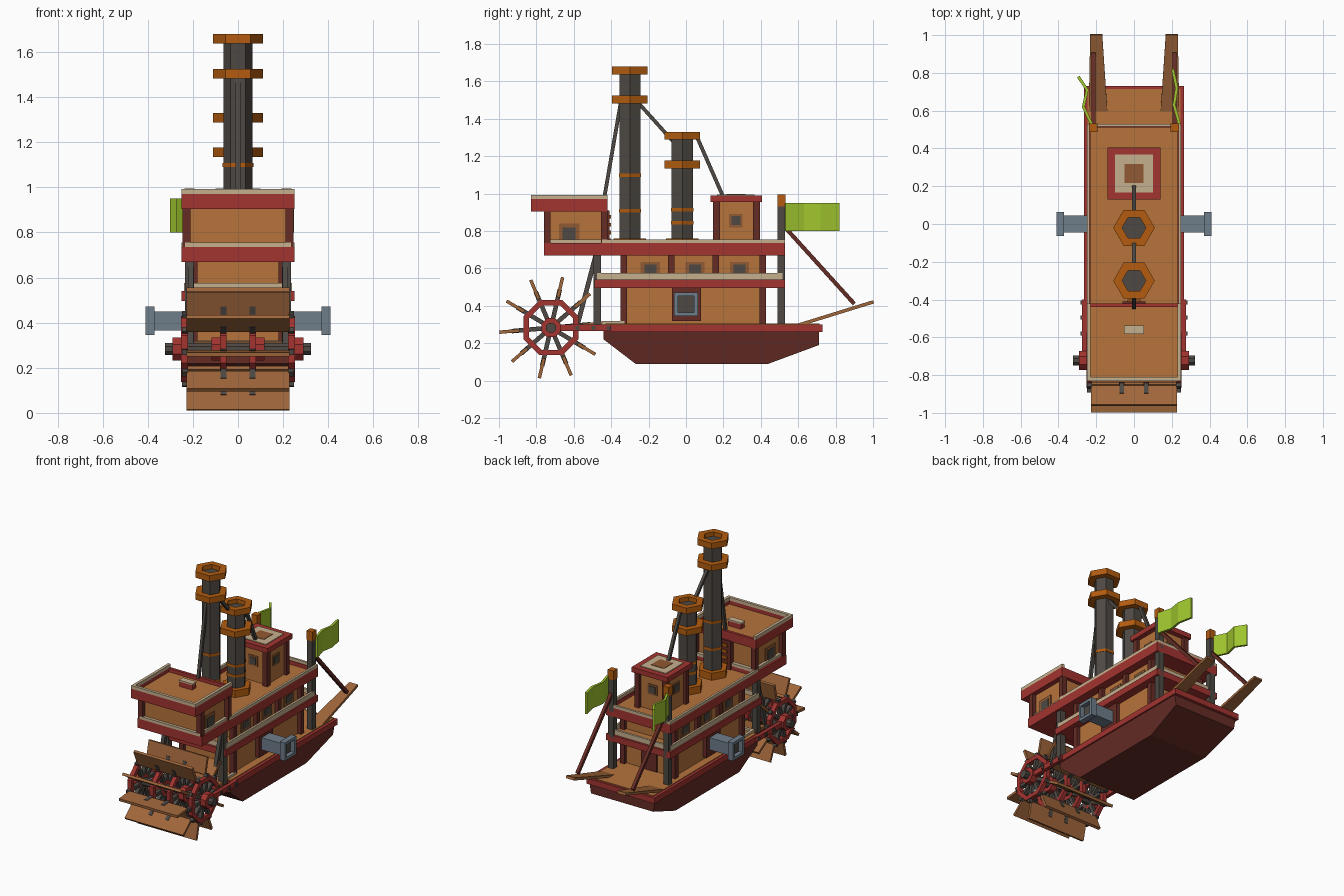
import bpy, bmesh
from math import pi, cos, sin, radians
from mathutils import Matrix, Vector

if "Cube" in bpy.data.objects:
    bpy.data.objects.remove(bpy.data.objects["Cube"])


def make_material(name, hex_code):
    """Flat material from an sRGB hex code, stored as linear values."""
    srgb = [c / 255 for c in bytes.fromhex(hex_code)]
    colour = [((c + .055) / 1.055) ** 2.4 if c > .04 else c / 12.92 for c in srgb] + [1]
    mat = bpy.data.materials.new(name)
    mat.use_nodes = True
    mat.diffuse_color = colour
    mat.node_tree.nodes["Principled BSDF"].inputs["Base Color"].default_value = colour
    return mat


wood = make_material("warm wood", "B6733C")
plank = make_material("plank brown", "A0663A")
brown = make_material("frame brown", "905A32")
red = make_material("painted red", "A23430")
maroon = make_material("dark maroon", "662C25")
cream = make_material("cream trim", "C6B08F")
iron = make_material("dark iron", "4E4944")
copper = make_material("copper orange", "B35C10")
green = make_material("flag green", "A0C62E")
slate = make_material("slate blue", "6E7D8A")


def finish(name, mat, bm, mirror=False):
    bmesh.ops.recalc_face_normals(bm, faces=bm.faces)
    mesh = bpy.data.meshes.new(name)
    bm.to_mesh(mesh)
    bm.free()
    mesh.materials.append(mat)
    obj = bpy.data.objects.new(name, mesh)
    bpy.context.collection.objects.link(obj)
    if mirror:
        obj.modifiers.new("Mirror", "MIRROR")
    return obj


def add_box(bm, xs, ys, zs, frame=Matrix()):
    spans = (xs, ys, zs)
    centre = Vector([sum(s) / 2 for s in spans])
    size = [s[1] - s[0] for s in spans]
    matrix = frame @ Matrix.Translation(centre) @ Matrix.Diagonal(size + [1])
    bmesh.ops.create_cube(bm, size=1, matrix=matrix)


def box(name, mat, xs, ys, zs, mirror=False):
    bm = bmesh.new()
    add_box(bm, xs, ys, zs)
    return finish(name, mat, bm, mirror)


def block(name, mat, half, ys, zs):
    return box(name, mat, (-half, half), ys, zs)


def border(name, mat, half, ys, zs, t=.02, rear=True):
    """Rectangular rail made of four thin walls."""
    bm = bmesh.new()
    for s in (-1, 1):
        add_box(bm, sorted((s * half, s * (half - t))), ys, zs)
    inner = (t - half, half - t)
    add_box(bm, inner, (ys[0], ys[0] + t), zs)
    if rear:
        add_box(bm, inner, (ys[1] - t, ys[1]), zs)
    return finish(name, mat, bm)


def posts(name, mat, half, ys, zs, t=.035):
    """Square posts at both sides for every y, outer faces at half."""
    bm = bmesh.new()
    for y in ys:
        add_box(bm, (half - t, half), (y - t / 2, y + t / 2), zs)
    return finish(name, mat, bm, True)


def beam(name, mat, start, end, thick, mirror=False):
    start, end = Vector(start), Vector(end)
    along = end - start
    frame = Matrix.Translation(start) @ along.to_track_quat("Z", "X").to_matrix().to_4x4()
    bm = bmesh.new()
    half = (-thick / 2, thick / 2)
    add_box(bm, half, half, (0, along.length), frame)
    return finish(name, mat, bm, mirror)


def ring(name, mat, centre, outer, inner, depth, sides, turn=0, sideways=False, mirror=False):
    """Polygonal tube along z, or along x when sideways; inner 0 is solid."""
    frame = Matrix.Translation(centre)
    if sideways:
        frame = frame @ Matrix.Rotation(pi / 2, 4, "Y")
    bm = bmesh.new()
    loops = []
    section = [(outer, 0), (outer, depth)] + ([(inner, depth), (inner, 0)] if inner else [])
    for r, h in section:
        angles = [turn + 2 * pi * i / sides for i in range(sides)]
        loops.append([bm.verts.new(frame @ Vector((r * cos(a), r * sin(a), h))) for a in angles])
    pairs = list(zip(loops, loops[1:] + loops[:1])) if inner else [loops]
    for a, b in pairs:
        for i in range(sides):
            j = (i + 1) % sides
            bm.faces.new((a[i], a[j], b[j], b[i]))
    if not inner:
        bm.faces.new(loops[0])
        bm.faces.new(loops[1])
    return finish(name, mat, bm, mirror)


# Hull: side profile, narrowing toward the keel
bm = bmesh.new()
profile = [(-.44, .265), (-.44, .22), (-.27, .09), (.44, .09), (.71, .19), (.71, .265)]
sides = [[bm.verts.new((s * (.21 + z * .17), y, z)) for y, z in profile] for s in (-1, 1)]
for side in sides:
    bm.faces.new(side)
for i in range(len(profile)):
    bm.faces.new((sides[0][i - 1], sides[0][i], sides[1][i], sides[1][i - 1]))
finish("hull", maroon, bm)
block("main_deck_edge", red, .265, (-.44, .73), (.26, .3))
block("main_deck_floor", wood, .245, (-.43, .715), (.3, .305))
border("main_deck_trim", cream, .22, (-.45, -.33), (.3, .32), rear=False)

# Two cabin storeys with their decks and rails
cabin = (-.325, .405)
block("lower_cabin", wood, .19, cabin, (.3, .5))
block("upper_cabin", wood, .19, cabin, (.54, .68))
posts("lower_cabin_posts", maroon, .215, (-.333, .41), (.3, .5))
posts("upper_cabin_posts", maroon, .215, (-.333, -.08, .16, .41), (.54, .68))
block("middle_deck", red, .25, (-.49, .53), (.495, .54))
border("middle_rail", cream, .24, (-.475, .515), (.54, .575), .015)
block("middle_floor", wood, .22, (-.46, .5), (.54, .545))
block("top_deck", red, .25, (-.45, .53), (.67, .705))
border("top_deck_edge", red, .25, (-.45, .53), (.705, .735))
border("top_deck_rail", cream, .25, (-.45, .53), (.735, .755), .015)
block("top_floor", wood, .23, (-.43, .51), (.705, .71))
block("cabin_rear_door", maroon, .06, (.4, .413), (.3, .46))
for i in range(3):
    y = -.19 + .238 * i
    box("window_frame", brown, (.18, .196), (y - .052, y + .052), (.555, .635), True)
    box("window_pane", iron, (.18, .2), (y - .032, y + .032), (.57, .62), True)

# Corner poles with caps, flags
posts("stern_poles", iron, .235, (-.475,), (.29, .68), .04)
posts("bow_poles", iron, .235, (.51,), (.3, .93), .04)
posts("pole_caps", copper, .237, (.51,), (.93, .995), .044)
flag_paths = {"left_flag": [(.24, .53), (.212, .63), (.226, .72), (.205, .82)],
              "right_flag": [(-.225, .53), (-.268, .62), (-.248, .71), (-.295, .78)]}
for name, path in flag_paths.items():
    bm = bmesh.new()
    columns = [[bm.verts.new((x, y, z)) for z in (.8, .95)] for x, y in path]
    for a, b in zip(columns, columns[1:]):
        bm.faces.new((a[0], b[0], b[1], a[1]))
    flag = finish(name, green, bm)
    thickness = flag.modifiers.new("Solidify", "SOLIDIFY")
    thickness.thickness = .016
    thickness.offset = 0

# Pilot house
house = (-.76, -.42)
block("pilot_base", red, .25, house, (.67, .735))
border("pilot_base_trim", cream, .235, house, (.735, .755))
block("pilot_walls", wood, .215, (-.735, -.445), (.735, .91))
posts("pilot_posts", maroon, .245, (-.742, -.438), (.735, .91))
roof = (-.83, -.42)
block("pilot_roof", red, .25, roof, (.905, .94))
border("pilot_roof_rim", red, .25, roof, (.94, .97))
border("pilot_roof_trim", cream, .25, roof, (.97, .993), rear=False)
block("pilot_roof_floor", wood, .23, (-.81, -.44), (.94, .945))
block("roof_vent", red, .05, (-.58, -.54), (.94, .98))
block("roof_vent_top", cream, .053, (-.583, -.537), (.98, .99))
box("pilot_window_frame", brown, (.2, .221), (-.68, -.57), (.755, .84), True)
box("pilot_window", iron, (.2, .225), (-.66, -.59), (.755, .82), True)
block("ladder_back", maroon, .06, (-.45, -.41), (.71, .91))
for i in range(4):
    z = .74 + i * .042
    block("ladder_rung", copper, .035, (-.42, -.4), (z, z + .02))

# Rear deck cabin
block("deck_cabin", wood, .105, (.17, .37), (.71, .96))
posts("deck_cabin_posts", maroon, .125, (.163, .377), (.71, .96))
block("deck_cabin_roof", red, .14, (.13, .405), (.955, .99))
block("roof_panel", cream, .1, (.167, .367), (.99, .995))
block("roof_hatch", brown, .05, (.217, .317), (.99, .998))
for grow, depth, mat in ((.036, .006, brown), (.024, .01, iron)):
    y, z = .267, .855
    heights = (z - grow, z + grow)
    box("cabin_window", mat, (.1, .105 + depth), (y - grow, y + grow), heights, True)
    block("cabin_end_window", mat, grow, (.17 - depth, .37 + depth), heights)

# Smokestacks with hexagonal collars and thin bands
for name, y, top, collar, bands in (("tall", -.3, 1.68, 1.525, (1.09, .9)),
                                    ("short", -.02, 1.33, 1.177, (.905, .835))):
    ring(name + "_stack", iron, (0, y, .7), .065, 0, top - .73, 6)
    ring(name + "_stack_base", copper, (0, y, .7), .1, 0, .06, 6)
    for z in (top, collar):
        ring(name + "_collar", copper, (0, y, z - .042), .11, .063, .042, 6)
    for z in bands:
        ring(name + "_band", copper, (0, y, z), .068, .05, .018, 6)
beam("front_stay", iron, (0, -.44, .96), (0, -.35, 1.48), .02)
beam("middle_stay", iron, (0, -.25, 1.48), (0, -.07, 1.28), .02)
beam("rear_stay", iron, (0, .06, 1.3), (0, .2, .98), .02)

# Side cannons
box("cannon_mount", maroon, (.18, .215), (-.075, .08), (.32, .5), True)
box("cannon_barrel", slate, (.2, .375), (-.045, .045), (.365, .45), True)
ring("cannon_muzzle", slate, (.37, 0, .408), .09, .062, .04, 4, pi / 4, True, True)
box("cannon_bore", iron, (.37, .38), (-.045, .045), (.363, .453), True)

# Boarding planks and their hoists
bm = bmesh.new()
outline = [(.14, .58, .3), (.24, .58, .3), (.232, 1, .43), (.168, 1, .43)]
bm.faces.new([bm.verts.new(p) for p in outline])
gangway = finish("gangway", plank, bm, True)
gangway.modifiers.new("Solidify", "SOLIDIFY").thickness = .018
beam("gangway_hoist", maroon, (.215, .52, .83), (.215, .9, .41), .022, True)

# Paddle wheel: spokes, boards, rims, hubs and axle
hub_y, hub_z = -.722, .283
spokes, boards = bmesh.new(), bmesh.new()
for i in range(10):
    turn = Matrix.Translation((0, hub_y, hub_z)) @ Matrix.Rotation(radians(5 + 36 * i), 4, "X")
    for x in (-.235, -.065, .065, .235):
        reach = .17 if abs(x) > .2 else .21
        add_box(spokes, (x - .013, x + .013), (.02, reach), (-.012, .012), turn)
    add_box(boards, (-.228, .228), (.16, .277), (-.009, .009), turn)
finish("wheel_spokes", iron, spokes)
finish("paddle_boards", plank, boards)
for x in (.05, .222):
    ring("wheel_rim", red, (x, hub_y, hub_z), .159, .128, .03, 8, pi / 8, True, True)
    ring("wheel_hub", red, (x, hub_y, hub_z), .055, 0, .068, 8, pi / 8, True, True)
ring("wheel_axle", iron, (-.323, hub_y, hub_z), .028, 0, .646, 8, pi / 8, True)
box("wheel_arm", red, (.25, .275), (-.73, -.4), (.265, .3), True)
for y in (-.58, -.495, -.415):
    box("arm_bolt", iron, (.27, .282), (y - .01, y + .01), (.272, .293), True)
beam("wheel_brace", iron, (.21, -.585, .28), (.21, -.48, .68), .025, True)
